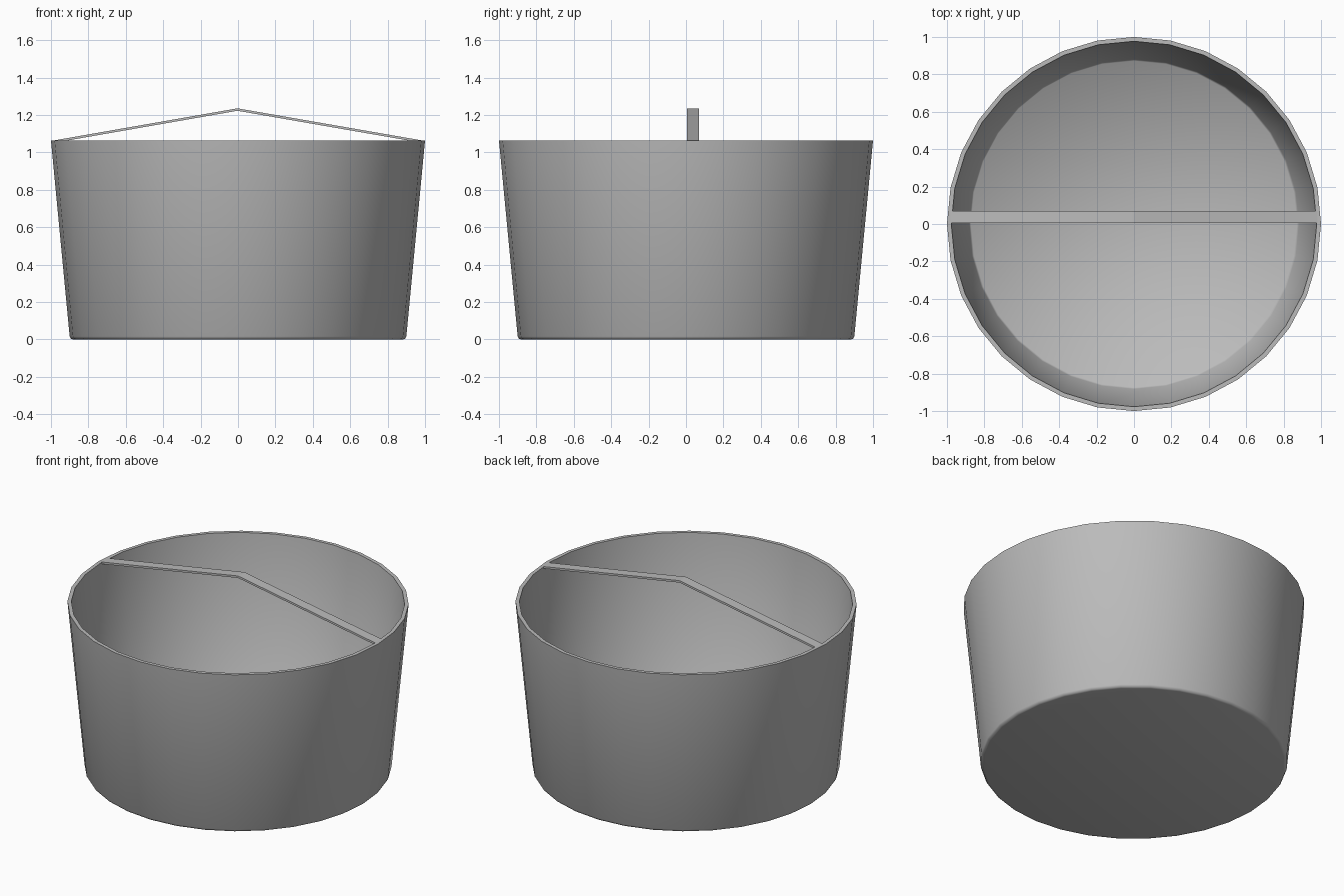
import bpy, bmesh, math

if "Cube" in bpy.data.objects:
    bpy.data.objects.remove(bpy.data.objects["Cube"])

grey = bpy.data.materials.new("plain_grey")
grey.diffuse_color = (0.5, 0.5, 0.5, 1)
grey.use_nodes = True
grey.node_tree.nodes["Principled BSDF"].inputs["Base Color"].default_value = grey.diffuse_color


def make_object(name, bm):
    bmesh.ops.recalc_face_normals(bm, faces=bm.faces)
    mesh = bpy.data.meshes.new(name)
    bm.to_mesh(mesh)
    bm.free()
    mesh.materials.append(grey)
    obj = bpy.data.objects.new(name, mesh)
    bpy.context.collection.objects.link(obj)
    return obj


def lathe(name, profile, sides):
    """Closed solid from rings of (radius, height), capped at both ends."""
    bm = bmesh.new()
    rings = []
    for r, z in profile:
        rings.append([bm.verts.new((r * math.cos(2 * math.pi * i / sides),
                                    r * math.sin(2 * math.pi * i / sides), z))
                      for i in range(sides)])
    for a, b in zip(rings, rings[1:]):
        for i in range(sides):
            j = (i + 1) % sides
            bm.faces.new((a[i], a[j], b[j], b[i]))
    bm.faces.new(rings[0])
    bm.faces.new(rings[-1])
    return make_object(name, bm)


# Tapered tub: rounded foot, outer wall, thin rim, inner wall, floor
tub = lathe("tub", [(0.880, 0.0), (0.893, 0.004), (0.900, 0.016),
                    (1.0, 1.065), (0.977, 1.065),
                    (0.882, 0.035), (0.872, 0.023)], 32)
bpy.context.view_layer.objects.active = tub
tub.select_set(True)
bpy.ops.object.shade_smooth_by_angle(angle=math.radians(60))

# Peaked flat strap across the rim, its back half only
bm = bmesh.new()
outline = [(-0.98, 1.065), (-0.008, 1.235), (0.002, 1.235), (0.98, 1.065),
           (0.98, 1.052), (0.002, 1.222), (-0.008, 1.222), (-0.98, 1.052)]
front = [bm.verts.new((x, 0.005, z)) for x, z in outline]
back = [bm.verts.new((x, 0.07, z)) for x, z in outline]
for k in range(3):
    n = 7 - k
    for ring in (front, back):
        bm.faces.new((ring[k], ring[k + 1], ring[n - 1], ring[n]))
for i in range(8):
    j = (i + 1) % 8
    bm.faces.new((front[i], front[j], back[j], back[i]))
make_object("strap_handle", bm)
